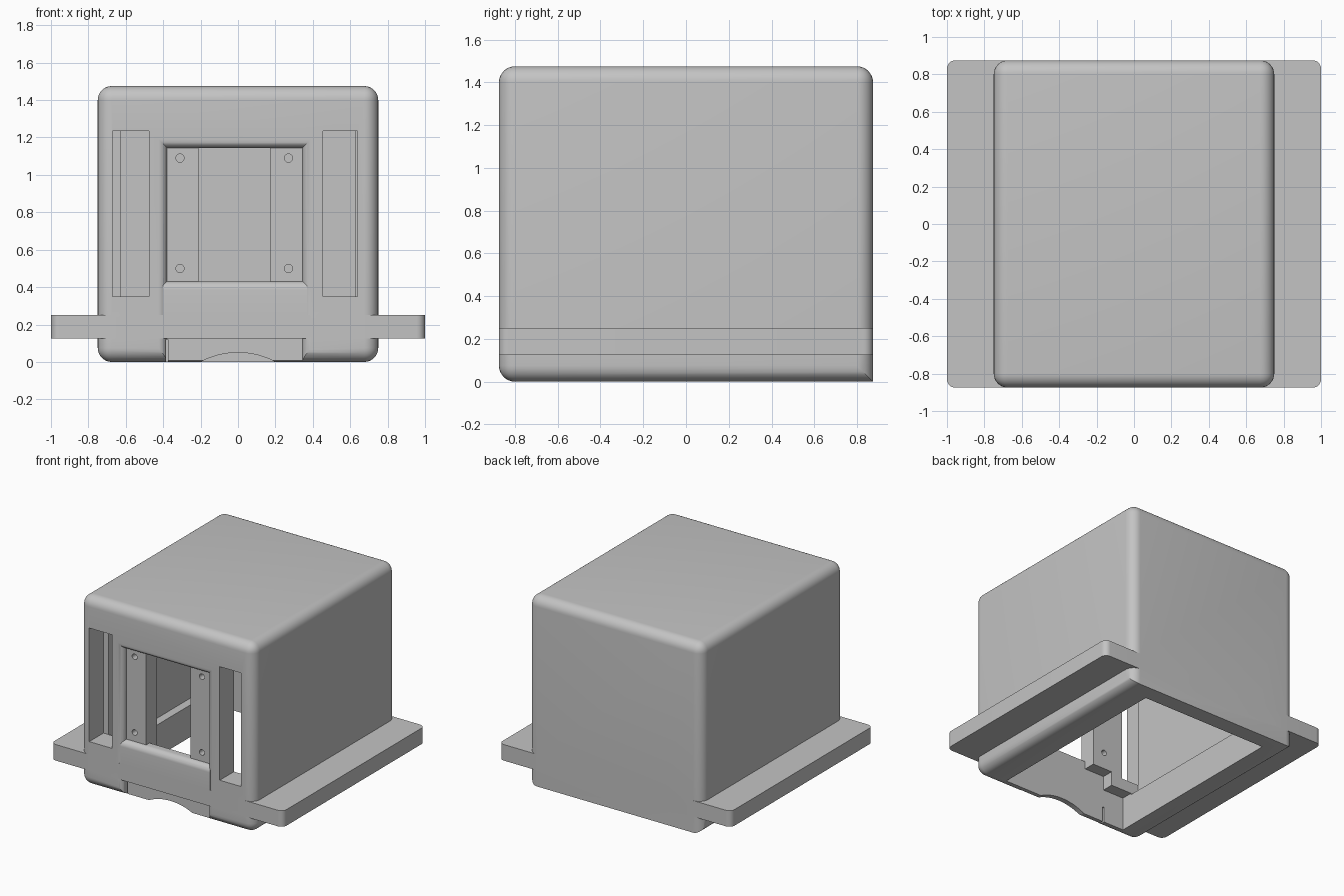
import bpy, bmesh, math
from mathutils import Matrix

if "Cube" in bpy.data.objects:
    bpy.data.objects.remove(bpy.data.objects["Cube"], do_unlink=True)

grey = bpy.data.materials.new("light_grey")
grey.use_nodes = True
grey.diffuse_color = (0.55, 0.55, 0.55, 1)
grey.node_tree.nodes["Principled BSDF"].inputs["Base Color"].default_value = (0.55, 0.55, 0.55, 1)


def finish(name, bm):
    bmesh.ops.recalc_face_normals(bm, faces=bm.faces)
    mesh = bpy.data.meshes.new(name)
    bm.to_mesh(mesh)
    bm.free()
    mesh.materials.append(grey)
    ob = bpy.data.objects.new(name, mesh)
    bpy.context.collection.objects.link(ob)
    return ob


def box(name, xs, ys, zs, radius=0, rule=None):
    """Box from ranges; edges picked by rule(midpoint, direction) are rounded."""
    bm = bmesh.new()
    bmesh.ops.create_cube(bm, size=1)
    lims = (xs, ys, zs)
    picked = []
    for e in bm.edges:
        a, b = e.verts
        if rule and rule((a.co + b.co) / 2, b.co - a.co):
            picked.append(e)
    for v in bm.verts:
        v.co = [lims[i][0] if v.co[i] < 0 else lims[i][1] for i in range(3)]
    if picked:
        bmesh.ops.bevel(bm, geom=picked, offset=radius, segments=8, profile=0.5, affect='EDGES')
    return finish(name, bm)


def rod(name, x, z, radius, ys, sides):
    """Cylinder running front to back."""
    bm = bmesh.new()
    place = Matrix.Translation((x, sum(ys) / 2, z)) @ Matrix.Rotation(math.pi / 2, 4, 'X')
    bmesh.ops.create_cone(bm, cap_ends=True, segments=sides, radius1=radius, radius2=radius,
                          depth=ys[1] - ys[0], matrix=place)
    return finish(name, bm)


def flared_recess(name, x0, x1, top, front, r, steps=8):
    """Loft of rectangles that leaves a rounded lip around the recess."""
    bm = bmesh.new()
    layers = [(front - r, r)]
    for i in range(steps + 1):
        t = i / steps * math.pi / 2
        layers.append((front + r * (1 - math.cos(t)), r * (1 - math.sin(t))))
    rings = []
    for y, o in layers:
        corners = ((x0 - o, -0.1), (x1 + o, -0.1), (x1 + o, top + o), (x0 - o, top + o))
        rings.append([bm.verts.new((x, y, z)) for x, z in corners])
    for a, b in zip(rings, rings[1:]):
        for k in range(4):
            n = (k + 1) % 4
            bm.faces.new((a[k], a[n], b[n], b[k]))
    bm.faces.new(rings[0])
    bm.faces.new(rings[-1])
    return finish(name, bm)


def combine(target, tool, operation):
    mod = target.modifiers.new(tool.name, 'BOOLEAN')
    mod.operation = operation
    mod.solver = 'EXACT'
    mod.object = tool
    bpy.ops.object.select_all(action='DESELECT')
    bpy.context.view_layer.objects.active = target
    target.select_set(True)
    bpy.ops.object.modifier_apply(modifier=mod.name)
    bpy.data.objects.remove(tool, do_unlink=True)


D = 0.875          # half depth
FRONT = -D
WIN = (-0.38, 0.345)

# Rounded shell, with its bottom back edge left sharp
housing = box("housing", (-0.75, 0.75), (-D, D), (0, 1.475), 0.075,
              lambda m, d: not (m.y > 0.1 and m.z < -0.1))

# Front recess with a rounded lip, main cavity and window between the mounting rails
for tool in (
    flared_recess("recess", *WIN, 1.145, FRONT, 0.045),
    box("cavity", (-0.625, 0.625), (-0.70, 0.75), (0.25, 1.35)),
    box("window", (-0.21, 0.17), (-0.95, -0.65), (0.37, 1.145)),
):
    combine(housing, tool, 'DIFFERENCE')

# Side flanges as one plate, and the sill across the recess
combine(housing, box("flange", (-1, 1), (-D, D), (0.125, 0.25), 0.045,
                     lambda m, d: abs(d.z) > 0.5), 'UNION')
combine(housing, box("sill", (-0.40, 0.37), (-D, -0.79), (0.126, 0.43), 0.045,
                     lambda m, d: m.y < -0.1 and m.z > 0.1), 'UNION')

# Bottom opening, space behind the sill, slots, cable arch and narrow slit
cutters = [
    box("upper_clear", (-0.625, 0.625), (-0.70, 0.75), (0.25, 0.6)),
    box("bottom_opening", (-0.56, 0.52), (-0.79, 0.75), (-0.1, 0.26)),
    box("sill_space", WIN, (-0.79, -0.65), (0.1, 0.37)),
    box("right_slot", (-0.67, -0.475), (-1, -0.70), (0.35, 1.235)),
    box("left_slot", (0.455, 0.64), (-1, -0.70), (0.35, 1.235)),
    box("slit", (-0.385, -0.373), (-0.86, -0.75), (-0.1, 0.12)),
    rod("arch", 0, -0.375, 0.425, (-1, -0.75), 96),
]
# Screw holes in the rails
for x in (-0.31, 0.27):
    for z in (0.50, 1.09):
        cutters.append(rod("screw_hole", x, z, 0.022, (-1, -0.6), 24))
for tool in cutters:
    combine(housing, tool, 'DIFFERENCE')

bpy.ops.object.select_all(action='DESELECT')
housing.select_set(True)
bpy.context.view_layer.objects.active = housing
bpy.ops.object.shade_smooth_by_angle(angle=math.radians(30))
